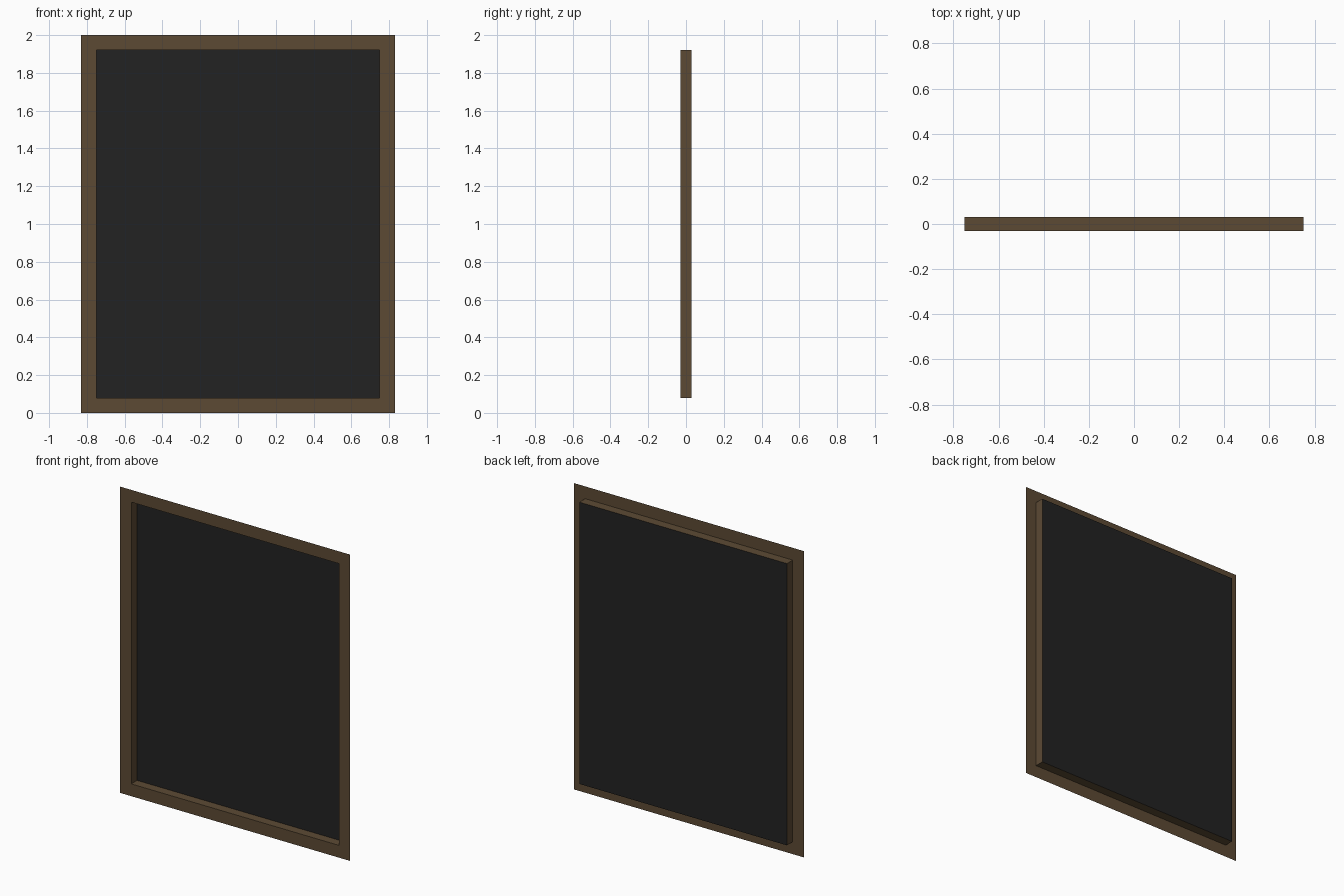
import bpy, bmesh

if "Cube" in bpy.data.objects:
    bpy.data.objects.remove(bpy.data.objects["Cube"])


def material(name, rgb):
    mat = bpy.data.materials.new(name)
    mat.diffuse_color = (*rgb, 1.0)
    mat.use_nodes = True
    mat.node_tree.nodes["Principled BSDF"].inputs["Base Color"].default_value = mat.diffuse_color
    return mat


def rect_loop(bm, half_w, half_h, y):
    """Rectangular ring of verts centred on x = 0, z = 1."""
    corners = [(-1, -1), (1, -1), (1, 1), (-1, 1)]
    return [bm.verts.new((sx * half_w, y, 1.0 + sz * half_h)) for sx, sz in corners]


def bridge(bm, a, b):
    for i in range(4):
        j = (i + 1) % 4
        bm.faces.new((a[i], a[j], b[j], b[i]))


def finish(bm, name, mat):
    mesh = bpy.data.meshes.new(name)
    bm.to_mesh(mesh)
    bm.free()
    mesh.materials.append(mat)
    obj = bpy.data.objects.new(name, mesh)
    bpy.context.collection.objects.link(obj)
    return obj


HALF_DEPTH = 0.03
OPEN_W, OPEN_H = 0.75, 0.92
brown = material("dark_brown_wood", (0.107, 0.068, 0.034))
black = material("near_black", (0.016, 0.016, 0.016))

# Frame: thin flat front flange, then walls running back to the panel
bm = bmesh.new()
outer = rect_loop(bm, 0.83, 1.0, -HALF_DEPTH)
inner = rect_loop(bm, OPEN_W, OPEN_H, -HALF_DEPTH)
back = rect_loop(bm, OPEN_W, OPEN_H, HALF_DEPTH)
bridge(bm, outer, inner)
bridge(bm, inner, back)
finish(bm, "frame", brown)

# Panel closing the back of the recess
bm = bmesh.new()
bm.faces.new(rect_loop(bm, OPEN_W, OPEN_H, HALF_DEPTH))
finish(bm, "back_panel", black)
